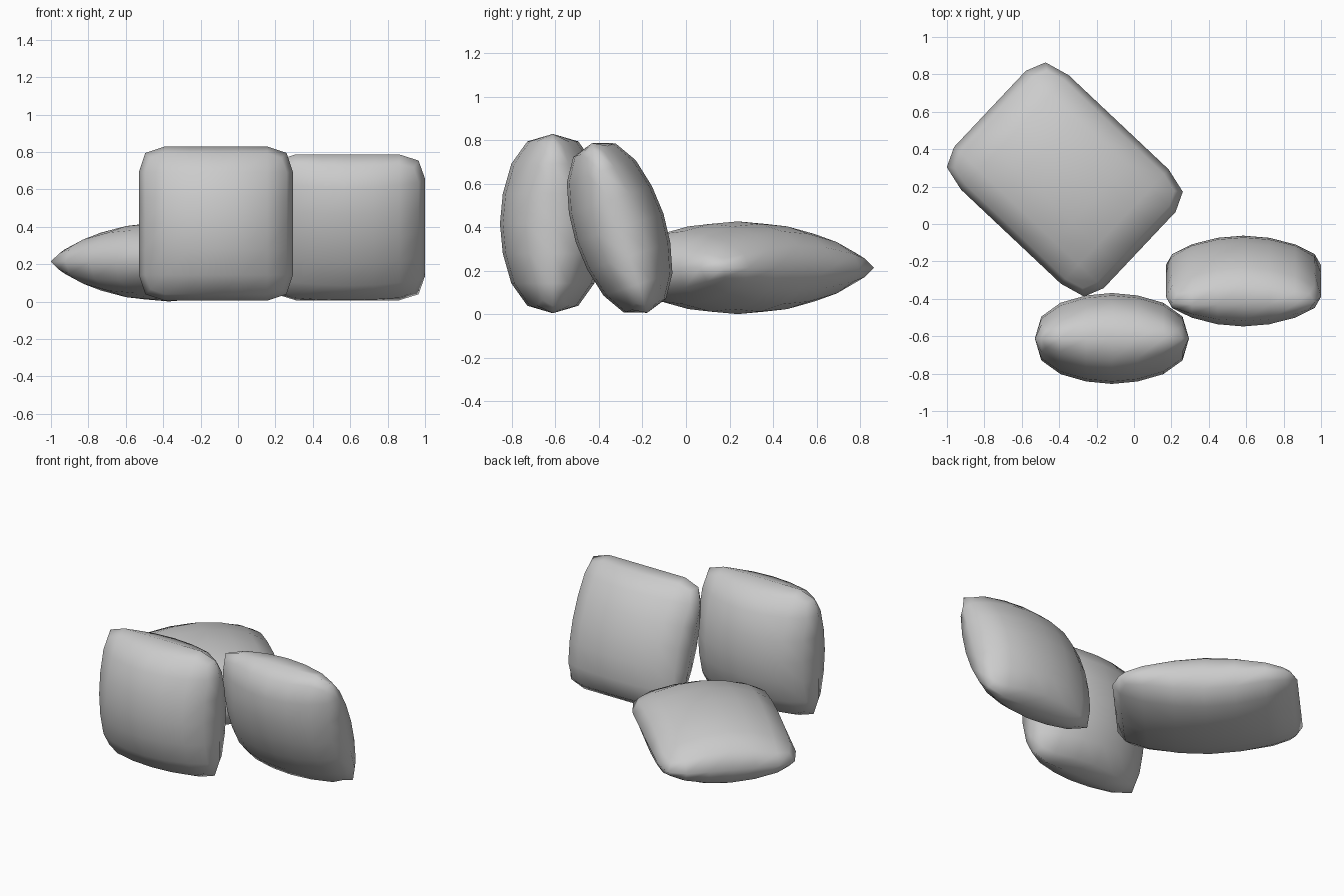
import bpy, bmesh
from math import radians, hypot

if "Cube" in bpy.data.objects:
    bpy.data.objects.remove(bpy.data.objects["Cube"])


def pillow(name, loc, rot, hx, hy, puff):
    """Square cushion: 3x3 box cage, puffed centre, pinched corners, one subdivision."""
    edge, corner = puff * 0.57, puff * 0.07
    steps = (-1, -1 / 3, 1 / 3, 1)
    bm = bmesh.new()
    layers = []
    for side in (-1, 1):
        rows = []
        for v in steps:
            row = []
            for u in steps:
                rim = (abs(u) == 1) + (abs(v) == 1)
                t = (puff, edge, corner)[rim]
                row.append(bm.verts.new((u * hx, v * hy, side * t)))
            rows.append(row)
        layers.append(rows)
    low, high = layers
    # two puffed faces
    for j in range(3):
        for i in range(3):
            for g in (low, high):
                bm.faces.new((g[j][i], g[j][i + 1], g[j + 1][i + 1], g[j + 1][i]))
    # side band
    ring = ([(0, i) for i in range(3)] + [(j, 3) for j in range(3)]
            + [(3, i) for i in (3, 2, 1)] + [(j, 0) for j in (3, 2, 1)])
    for k, (a, b) in enumerate(ring):
        c, d = ring[(k + 1) % len(ring)]
        bm.faces.new((low[a][b], low[c][d], high[c][d], high[a][b]))
    bmesh.ops.recalc_face_normals(bm, faces=bm.faces)
    for f in bm.faces:
        f.smooth = True
    mesh = bpy.data.meshes.new(name)
    bm.to_mesh(mesh)
    bm.free()
    ob = bpy.data.objects.new(name, mesh)
    bpy.context.collection.objects.link(ob)
    ob.location = loc
    ob.rotation_euler = [radians(r) for r in rot]
    sub = ob.modifiers.new("soften", 'SUBSURF')
    sub.levels = sub.render_levels = 1
    sub.use_limit_surface = False
    return ob


# upright, leaning and lying cushions
pillow("upright_pillow", (-0.118, -0.612, 0.417), (90, 0, 0), 0.412, 0.412, 0.243)
pillow("leaning_pillow", (0.585, -0.305, 0.397), (108, 0, 0), 0.415, 0.41, 0.212)
pillow("lying_pillow", (-0.37, 0.238, 0.214), (0, 0, -43.3), 0.55, 0.42, 0.213)
